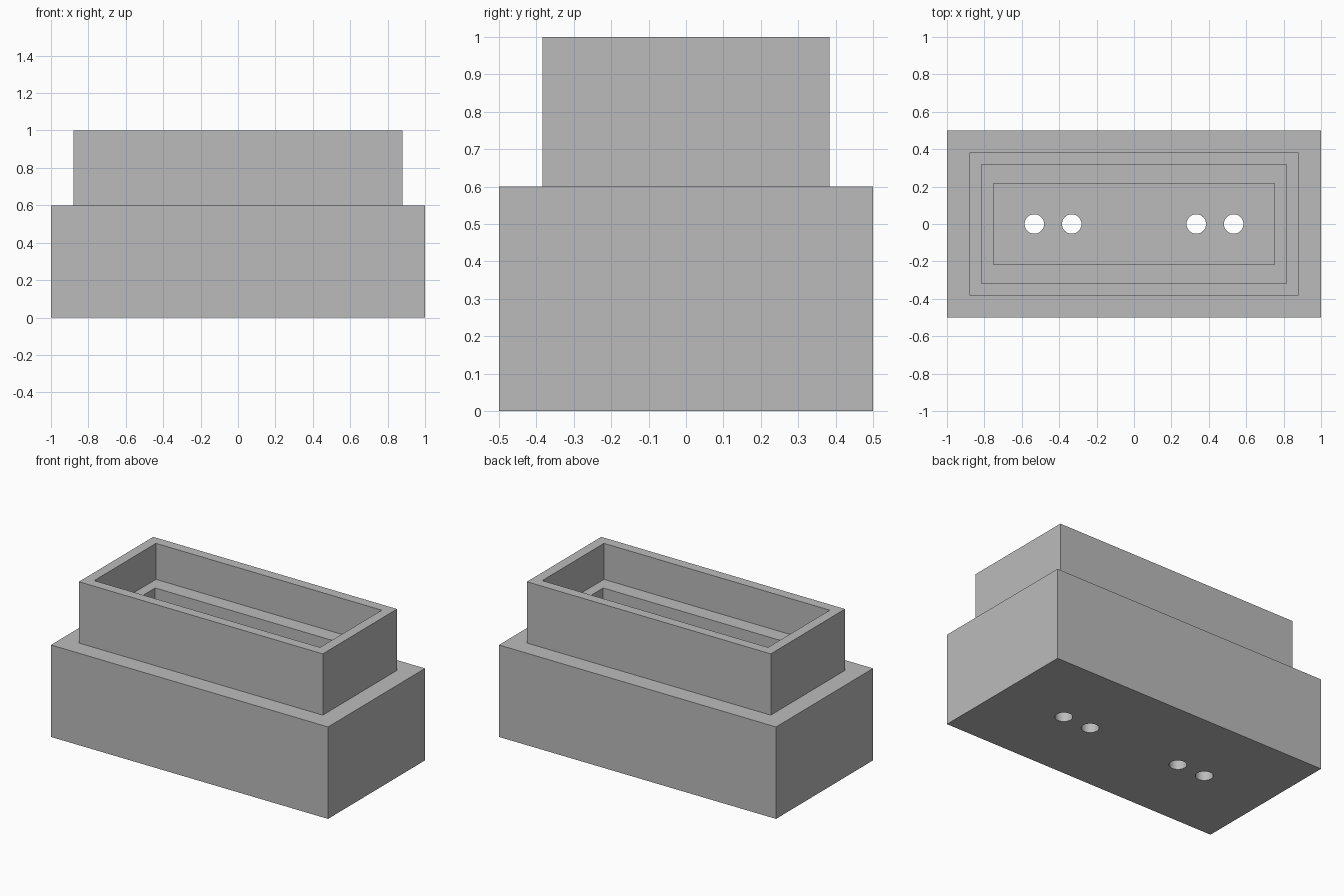
import bpy

cube = bpy.data.objects.get("Cube")
if cube:
    bpy.data.objects.remove(cube, do_unlink=True)

grey = bpy.data.materials.new("plain_grey")
grey.use_nodes = True
grey.diffuse_color = (0.5, 0.5, 0.5, 1)
grey.node_tree.nodes["Principled BSDF"].inputs["Base Color"].default_value = (0.5, 0.5, 0.5, 1)


def box(name, half_x, half_y, bottom, top):
    bpy.ops.mesh.primitive_cube_add(size=2, location=(0, 0, (bottom + top) / 2))
    obj = bpy.context.object
    obj.name = name
    obj.scale = (half_x, half_y, (top - bottom) / 2)
    bpy.ops.object.transform_apply(location=True, rotation=False, scale=True)
    obj.data.materials.append(grey)
    return obj


def combine(target, tool, operation):
    mod = target.modifiers.new(tool.name, "BOOLEAN")
    mod.operation = operation
    mod.solver = "EXACT"
    mod.object = tool
    bpy.context.view_layer.objects.active = target
    bpy.ops.object.modifier_apply(modifier=mod.name)
    bpy.data.objects.remove(tool, do_unlink=True)


# Wide base with a narrower raised collar, as one solid
housing = box("housing", 1, 0.5, 0, 0.6)
combine(housing, box("collar", 0.88, 0.383, 0.5, 1), "UNION")

# Upper recess with a ledge, then the deeper cavity
combine(housing, box("upper_recess", 0.815, 0.318, 0.765, 1.2), "DIFFERENCE")
combine(housing, box("lower_cavity", 0.75, 0.217, 0.1, 0.9), "DIFFERENCE")

# Two pairs of round holes through the floor
for side in (-1, 1):
    for x in (0.333, 0.533):
        bpy.ops.mesh.primitive_cylinder_add(vertices=48, radius=0.052, depth=0.4,
                                            location=(side * x, 0, 0))
        hole = bpy.context.object
        hole.name = "floor_hole"
        hole.data.materials.append(grey)
        combine(housing, hole, "DIFFERENCE")

# Smooth hole walls, sharp box edges
bpy.ops.object.select_all(action="DESELECT")
housing.select_set(True)
bpy.context.view_layer.objects.active = housing
bpy.ops.object.shade_smooth_by_angle()
